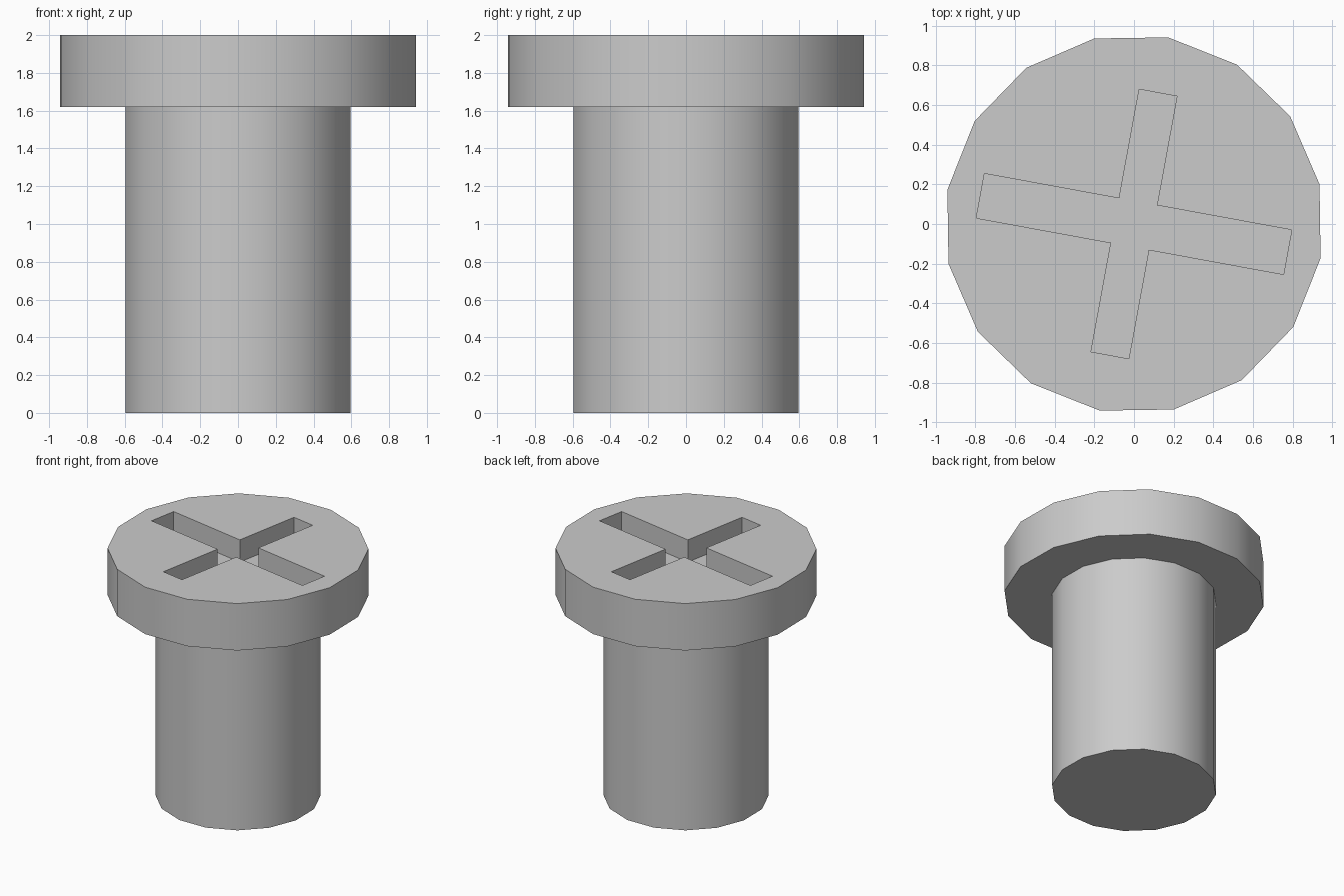
import bpy
import math

if "Cube" in bpy.data.objects:
    bpy.data.objects.remove(bpy.data.objects["Cube"], do_unlink=True)

TURN = math.radians(-10.4)
HEAD_BOTTOM, TOP, SLOT_DEPTH = 1.62, 2.0, 0.18

grey = bpy.data.materials.new("plain grey")
grey.use_nodes = True
colour = (0.6, 0.6, 0.6, 1.0)
grey.diffuse_color = colour
grey.node_tree.nodes["Principled BSDF"].inputs["Base Color"].default_value = colour


def cylinder(name, radius, bottom, top):
    """Sixteen-sided cylinder with a vertex on its turned x axis."""
    bpy.ops.mesh.primitive_cylinder_add(
        vertices=16, radius=radius, depth=top - bottom,
        location=(0, 0, (bottom + top) / 2), rotation=(0, 0, TURN))
    obj = bpy.context.object
    obj.name = name
    obj.data.materials.append(grey)
    return obj


def cut_slot(target, name, length, width):
    """Cut one straight slot into the top of the target."""
    bpy.ops.mesh.primitive_cube_add(size=1, location=(0, 0, TOP), rotation=(0, 0, TURN))
    cutter = bpy.context.object
    cutter.name = name
    cutter.scale = (length, width, 2 * SLOT_DEPTH)
    cutter.data.materials.append(grey)
    cutter.hide_render = True
    cutter.hide_set(True)
    mod = target.modifiers.new(name, "BOOLEAN")
    mod.operation = "DIFFERENCE"
    mod.solver = "EXACT"
    mod.object = cutter
    bpy.context.view_layer.objects.active = target
    target.select_set(True)
    bpy.ops.object.modifier_apply(modifier=mod.name)
    bpy.data.objects.remove(cutter, do_unlink=True)


# Shaft and wide flat head
shaft = cylinder("shaft", 0.605, 0.0, HEAD_BOTTOM)
head = cylinder("head", 0.957, HEAD_BOTTOM, TOP)

# Cross-shaped recess, one long and one short slot
cut_slot(head, "long_slot", 1.576, 0.228)
cut_slot(head, "short_slot", 0.194, 1.346)

# Smooth walls with crisp rims
for obj in (shaft, head):
    bpy.ops.object.select_all(action="DESELECT")
    obj.select_set(True)
    bpy.context.view_layer.objects.active = obj
    bpy.ops.object.shade_smooth_by_angle(angle=math.radians(30))
